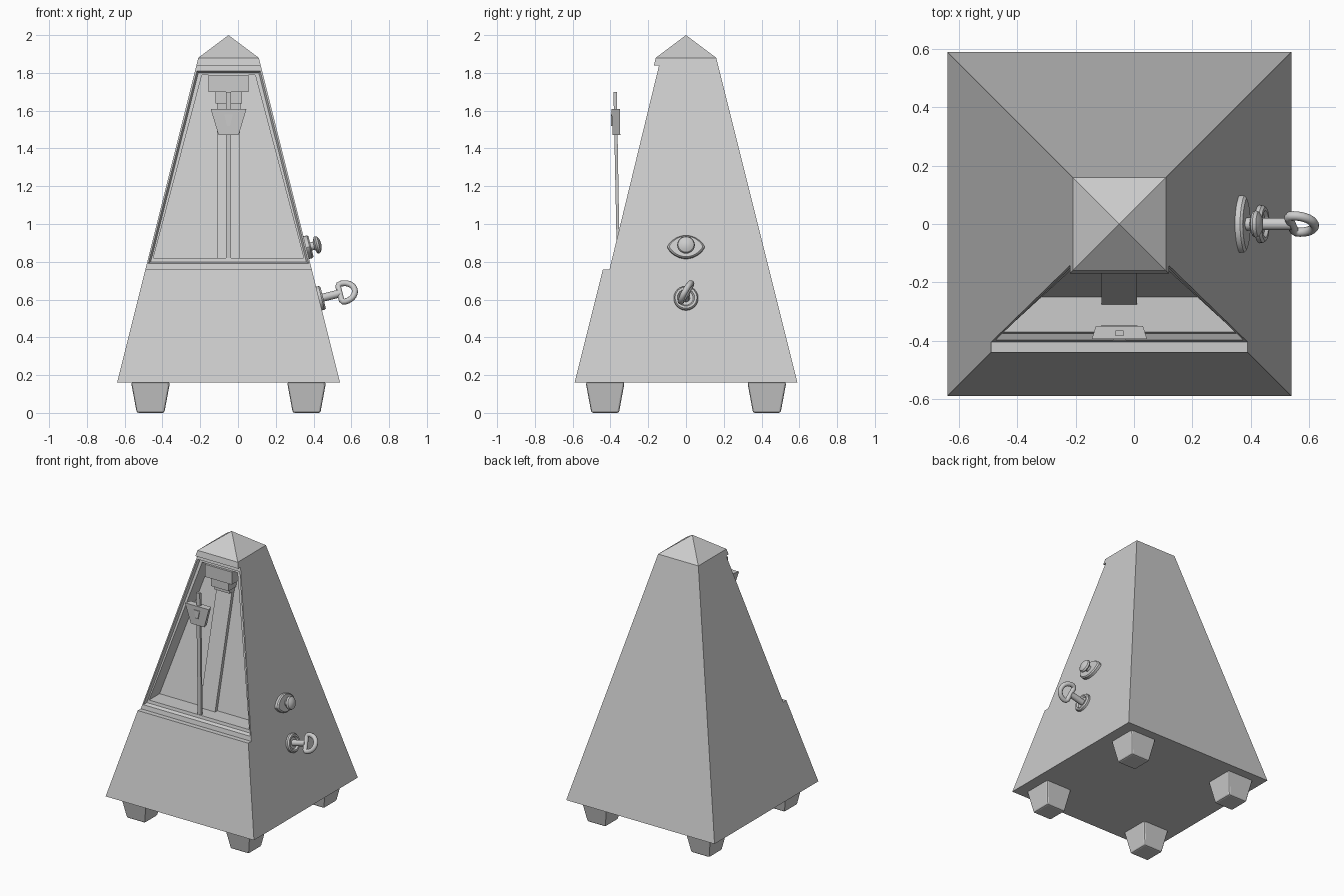
import bpy, bmesh, math
from mathutils import Matrix, Vector

if "Cube" in bpy.data.objects:
    bpy.data.objects.remove(bpy.data.objects["Cube"])

CX = -0.05                                   # axis of the case
half = lambda z: 0.59 - 0.25 * (z - 0.16)    # half width of the case at height z
front = lambda z: -0.405 + 0.243 * (z - 0.76)  # plane of the set-back front


def finish(name, bm, smooth=False):
    bmesh.ops.remove_doubles(bm, verts=bm.verts, dist=1e-5)
    bmesh.ops.recalc_face_normals(bm, faces=bm.faces)
    me = bpy.data.meshes.new(name)
    bm.to_mesh(me)
    bm.free()
    ob = bpy.data.objects.new(name, me)
    bpy.context.collection.objects.link(ob)
    if smooth:
        bpy.ops.object.select_all(action='DESELECT')
        ob.select_set(True)
        bpy.context.view_layer.objects.active = ob
        bpy.ops.object.shade_smooth_by_angle(angle=math.radians(35))
    return ob


def bridge(bm, a, b, closed=True):
    n = len(a)
    for i in range(n if closed else n - 1):
        j = (i + 1) % n
        bm.faces.new((a[i], a[j], b[j], b[i]))


def loft(name, rings, smooth=False):
    bm = bmesh.new()
    rows = [[bm.verts.new(p) for p in r] for r in rings]
    for a, b in zip(rows, rows[1:]):
        bridge(bm, a, b)
    bm.faces.new(rows[0])
    bm.faces.new(rows[-1])
    return finish(name, bm, smooth)


def prism(name, profile, x0, x1):
    return loft(name, [[(x, y, z) for y, z in profile] for x in (x0, x1)])


def box(name, x0, x1, y0, y1, z0, z1):
    return prism(name, [(y0, z0), (y1, z0), (y1, z1), (y0, z1)], x0, x1)


def side_frame(z):
    # local z points out of the sloping right side, local y up the slope
    n = Vector((1, 0, 0.25)).normalized()
    m = Matrix(((0, -n.z, n.x), (1, 0, 0), (0, n.x, n.z))).to_4x4()
    m.translation = (CX + half(z), 0, z)
    return m


def lathe(name, profile, matrix, n=24):
    rings = [[(r * math.cos(2 * math.pi * i / n), r * math.sin(2 * math.pi * i / n), h)
              for i in range(n)] for r, h in profile]
    ob = loft(name, rings, True)
    ob.matrix_world = matrix
    return ob


# Case: side profile spanned left to right, notched front, pyramid cap
bm = bmesh.new()
prof = [(half(0.16), 0.16), (-half(0.16), 0.16), (-half(0.76), 0.76), (front(0.76), 0.76),
        (front(1.84), 1.84), (-half(1.84), 1.84), (-half(1.88), 1.88), (half(1.88), 1.88)]
left, right = [[bm.verts.new((CX + s * half(z), y, z)) for y, z in prof] for s in (-1, 1)]
for i in range(8):
    j = (i + 1) % 8
    if i not in (3, 6):
        bm.faces.new((left[i], left[j], right[j], right[i]))
bm.faces.new(left)
bm.faces.new(right)
apex = bm.verts.new((CX, 0, 2.0))
top = [left[6], right[6], right[7], left[7]]
for i in range(4):
    bm.faces.new((top[i], top[(i + 1) % 4], apex))
# stepped frame and deep recess: (z low, z high, margin low, margin high, depth)
loop = [left[3], right[3], right[4], left[4]]
for z0, z1, m0, m1, d in ((0.79, 1.81, 0.008, 0.010, 0), (0.80, 1.80, 0.018, 0.02, 0.02),
                          (0.82, 1.79, 0.027, 0.042, 0.02), (0.82, 1.79, 0.027, 0.042, 0.14)):
    nxt = [bm.verts.new((CX + s * (half(z) - m), front(z) + d, z))
           for s, z, m in ((-1, z0, m0), (1, z0, m0), (1, z1, m1), (-1, z1, m1))]
    bridge(bm, loop, nxt)
    loop = nxt
bm.faces.new(loop)
finish("case", bm)

# Feet: tapered blocks with softened edges
for sx in (-1, 1):
    for sy in (-1, 1):
        rings = [[(CX + sx * 0.413 + a * r, sy * 0.428 + b * r, z)
                  for a, b in ((-1, -1), (1, -1), (1, 1), (-1, 1))]
                 for r, z in ((0.073, 0), (0.103, 0.162))]
        foot = loft("foot", rings)
        bev = foot.modifiers.new("bevel", 'BEVEL')
        bev.width, bev.segments = 0.01, 2

# Scale plate on the recess wall and the stepped holder above it
wall = lambda z, d: front(z) + 0.14 + d
prism("scale_plate", [(wall(0.82, -0.025), 0.82), (wall(0.82, 0.01), 0.82),
                      (wall(1.68, 0.01), 1.68), (wall(1.68, -0.025), 1.68)], -0.112, 0.01)
box("holder_top", -0.156, 0.056, -0.15, -0.02, 1.70, 1.79)
box("holder_middle", -0.12, 0.02, -0.135, -0.03, 1.638, 1.70)
box("holder_lower", -0.112, 0.012, -0.115, -0.03, 1.61, 1.638)

# Pendulum rod, sliding weight and its clip
prism("pendulum_rod", [(-0.366, 0.81), (-0.351, 0.81), (-0.366, 1.70), (-0.384, 1.70)],
      CX - 0.014, CX + 0.014)
loft("weight", [[(CX + a * w, y, z) for a, y in ((-1, y0), (1, y0), (0.85, y1), (-0.85, y1))]
                for w, y0, y1, z in ((0.053, -0.388, -0.348, 1.47), (0.095, -0.395, -0.350, 1.61))])
loft("weight_clip", [[(CX + a * w, y, z) for a, y in ((-1, -0.398), (1, -0.398), (1, -0.37), (-1, -0.37))]
                     for w, z in ((0.008, 1.52), (0.022, 1.58))])

# Release button: eye-shaped plate with a mushroom knob
m = side_frame(0.875)
eye = []
for i in range(32):
    t = 2 * math.pi * i / 32
    s = math.sin(t)
    eye.append((0.098 * math.cos(t), math.copysign(abs(s) ** 1.5 * 0.062, s)))
plate = loft("button_plate", [[(x * k, y * k, h) for x, y in eye]
                              for k, h in ((1, -0.01), (1, 0.018), (0.9, 0.026))], True)
plate.matrix_world = m
lathe("button_knob", [(0.022, 0.02), (0.022, 0.042), (0.043, 0.05), (0.047, 0.058),
                      (0.042, 0.069), (0.026, 0.078), (0.006, 0.082)], m)

# Winding key: collar, shaft and D-shaped handle
m = side_frame(0.605)
lathe("key_collar", [(0.064, -0.01), (0.065, 0.014), (0.058, 0.023), (0.046, 0.023),
                     (0.038, 0.012), (0.02, 0.012)], m)
lathe("key_shaft", [(0.021, 0.0), (0.021, 0.115)], m, 16)
cu = bpy.data.curves.new("key_handle", 'CURVE')
cu.dimensions = '3D'
cu.bevel_depth, cu.bevel_resolution = 0.016, 3
pts = [(0.056 * math.cos(a), 0.133 + 0.062 * math.sin(a))
       for a in (math.pi * i / 14 for i in range(15))]
pts += [(-0.054, 0.121), (-0.042, 0.114), (0.042, 0.114), (0.054, 0.121)]
sp = cu.splines.new('POLY')
sp.points.add(len(pts) - 1)
for p, (u, w) in zip(sp.points, pts):
    p.co = (u * math.sin(math.radians(30)), u * math.cos(math.radians(30)), w, 1)
sp.use_cyclic_u = True
sp.use_smooth = True
handle = bpy.data.objects.new("key_handle", cu)
handle.matrix_world = m
bpy.context.collection.objects.link(handle)
